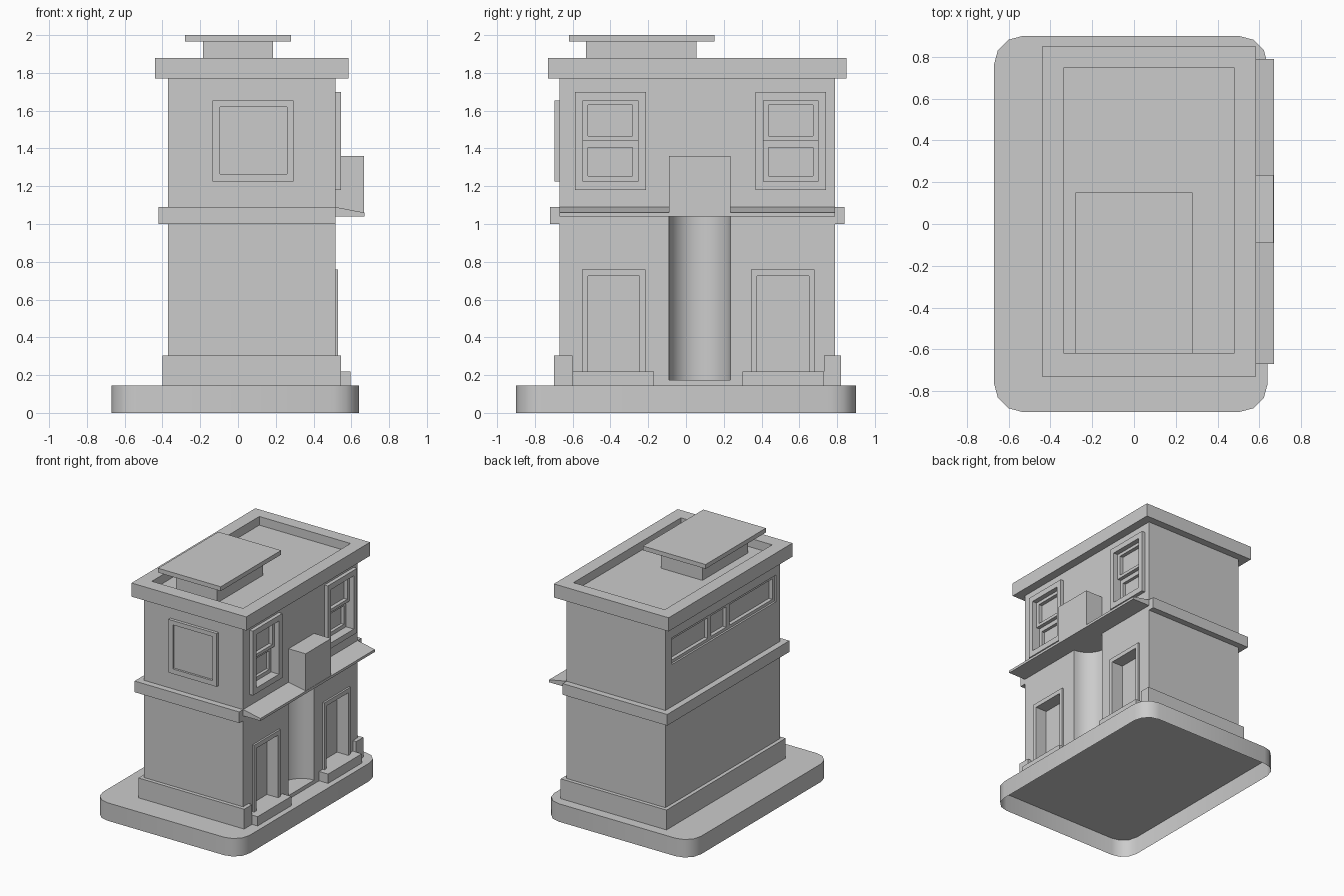
import bpy, bmesh
from math import cos, sin, pi, radians

if "Cube" in bpy.data.objects:
    bpy.data.objects.remove(bpy.data.objects["Cube"])


def prism(name, pts, lo, hi, axis='z', bottom=True):
    """Extrude a 2D outline along z (outline in xy) or y (outline in xz)."""
    bm = bmesh.new()
    place = (lambda a, b, h: (a, b, h)) if axis == 'z' else (lambda a, b, h: (a, h, b))
    low = [bm.verts.new(place(a, b, lo)) for a, b in pts]
    top = [bm.verts.new(place(a, b, hi)) for a, b in pts]
    n = len(pts)
    for i in range(n):
        j = (i + 1) % n
        bm.faces.new((low[i], low[j], top[j], top[i]))
    bm.faces.new(top)
    base = bm.faces.new(low[::-1])
    bmesh.ops.recalc_face_normals(bm, faces=bm.faces)
    if not bottom:
        bmesh.ops.delete(bm, geom=[base], context='FACES_ONLY')
    me = bpy.data.meshes.new(name)
    bm.to_mesh(me)
    bm.free()
    ob = bpy.data.objects.new(name, me)
    bpy.context.collection.objects.link(ob)
    return ob


def box(name, x, y, z):
    return prism(name, [(x[0], y[0]), (x[1], y[0]), (x[1], y[1]), (x[0], y[1])], *z)


def cut(ob, cutters):
    """Subtract each cutter and bake the result."""
    for c in cutters:
        m = ob.modifiers.new('cut', 'BOOLEAN')
        m.operation, m.solver, m.object = 'DIFFERENCE', 'EXACT', c
        dg = bpy.context.evaluated_depsgraph_get()
        me = bpy.data.meshes.new_from_object(ob.evaluated_get(dg))
        ob.modifiers.clear()
        ob.data = me
        bpy.data.objects.remove(c)
    return ob


def smooth(ob):
    bpy.ops.object.select_all(action='DESELECT')
    ob.select_set(True)
    bpy.context.view_layer.objects.active = ob
    bpy.ops.object.shade_smooth_by_angle(angle=radians(35))


# Rounded base slab, open underneath
r = 0.135
outline = []
for k, (cx, cy) in enumerate([(0.64 - r, 0.9 - r), (-0.67 + r, 0.9 - r),
                              (-0.67 + r, -0.9 + r), (0.64 - r, -0.9 + r)]):
    outline += [(cx + r * cos((k + i / 3) * pi / 2), cy + r * sin((k + i / 3) * pi / 2))
                for i in range(4)]
smooth(prism('base_slab', outline, 0, 0.145, bottom=False))

# Main body with door, window and niche recesses
WINDOWS, DOORS = (-0.40, 0.555), (-0.3825, 0.5125)
NICHE_Y, NICHE_R = 0.0725, 0.1625
body = box('building_body', (-0.37, 0.515), (-0.67, 0.79), (0.145, 1.81))
circle = [(0.515 + NICHE_R * cos(2 * pi * i / 32), NICHE_Y + NICHE_R * sin(2 * pi * i / 32))
          for i in range(32)]
cutters = [prism('niche_cutter', circle, 0.175, 1.04)]
cutters += [box('door_cutter', (0.43, 0.6), (y - 0.1375, y + 0.1375), (0.22, 0.725)) for y in DOORS]
cutters += [box('window_cutter', (0.44, 0.6), (y - 0.145, y + 0.145), (1.225, 1.655)) for y in WINDOWS]
# Ribbon window on the left wall
cutters.append(box('ribbon_cutter', (-0.5, -0.355), (-0.62, 0.71), (1.43, 1.645)))
for y in ((-0.595, -0.045), (-0.005, 0.19), (0.23, 0.685)):
    cutters.append(box('pane_cutter', (-0.5, -0.325), y, (1.455, 1.62)))
smooth(cut(body, cutters))

# Plinth and belt course wrap three sides
prism('plinth', [(0.515, -0.60), (0.545, -0.60), (0.545, -0.70), (-0.40, -0.70),
                 (-0.40, 0.82), (0.545, 0.82), (0.545, 0.73), (0.515, 0.73),
                 (0.515, 0.79), (-0.37, 0.79), (-0.37, -0.67), (0.515, -0.67)], 0.145, 0.305)
prism('belt_course', [(0.515, -0.67), (0.515, -0.72), (-0.42, -0.72), (-0.42, 0.84),
                      (0.515, 0.84), (0.515, 0.79), (-0.37, 0.79), (-0.37, -0.67)], 1.0, 1.09)

# Cornice with sunken roof
cut(box('cornice', (-0.44, 0.585), (-0.73, 0.85), (1.77, 1.88)),
    [box('roof_cutter', (-0.335, 0.48), (-0.62, 0.75), (1.6, 2.1))])

# Rooftop unit
box('rooftop_unit', (-0.185, 0.185), (-0.53, 0.055), (1.81, 1.965))
box('rooftop_cap', (-0.28, 0.28), (-0.62, 0.15), (1.965, 2.0))

# Sloped awning and the sign box above the niche
prism('awning', [(0.515, 1.09), (0.67, 1.06), (0.67, 1.04), (0.515, 1.04)], -0.67, 0.79, 'y')
box('sign_box', (0.515, 0.668), (-0.09, 0.235), (1.042, 1.36))

# Doorsteps and door casings
for i, y in enumerate(DOORS):
    s = (-0.60, -0.17) if i == 0 else (0.30, 0.73)
    box(f'doorstep_{i}', (0.515, 0.595), s, (0.145, 0.22))
    cut(box(f'door_casing_{i}', (0.515, 0.53), (y - 0.1675, y + 0.1675), (0.22, 0.76)),
        [box('c', (0.4, 0.7), (y - 0.1375, y + 0.1375), (0.1, 0.725))])

# Sash windows on the right wall
for i, y in enumerate(WINDOWS):
    cut(box(f'window_casing_{i}', (0.515, 0.545), (y - 0.187, y + 0.187), (1.18, 1.70)),
        [box('c', (0.4, 0.7), (y - 0.145, y + 0.145), (1.225, 1.655))])
    cut(box(f'upper_sash_{i}', (0.44, 0.505), (y - 0.145, y + 0.145), (1.44, 1.655)),
        [box('c', (0.475, 0.7), (y - 0.118, y + 0.118), (1.465, 1.63))])
    cut(box(f'lower_sash_{i}', (0.44, 0.475), (y - 0.145, y + 0.145), (1.225, 1.44)),
        [box('c', (0.45, 0.7), (y - 0.118, y + 0.118), (1.255, 1.405))])

# Framed panel on the front wall
cut(box('front_window', (-0.135, 0.295), (-0.695, -0.67), (1.225, 1.655)),
    [box('c', (-0.095, 0.26), (-0.8, -0.678), (1.265, 1.62))])
